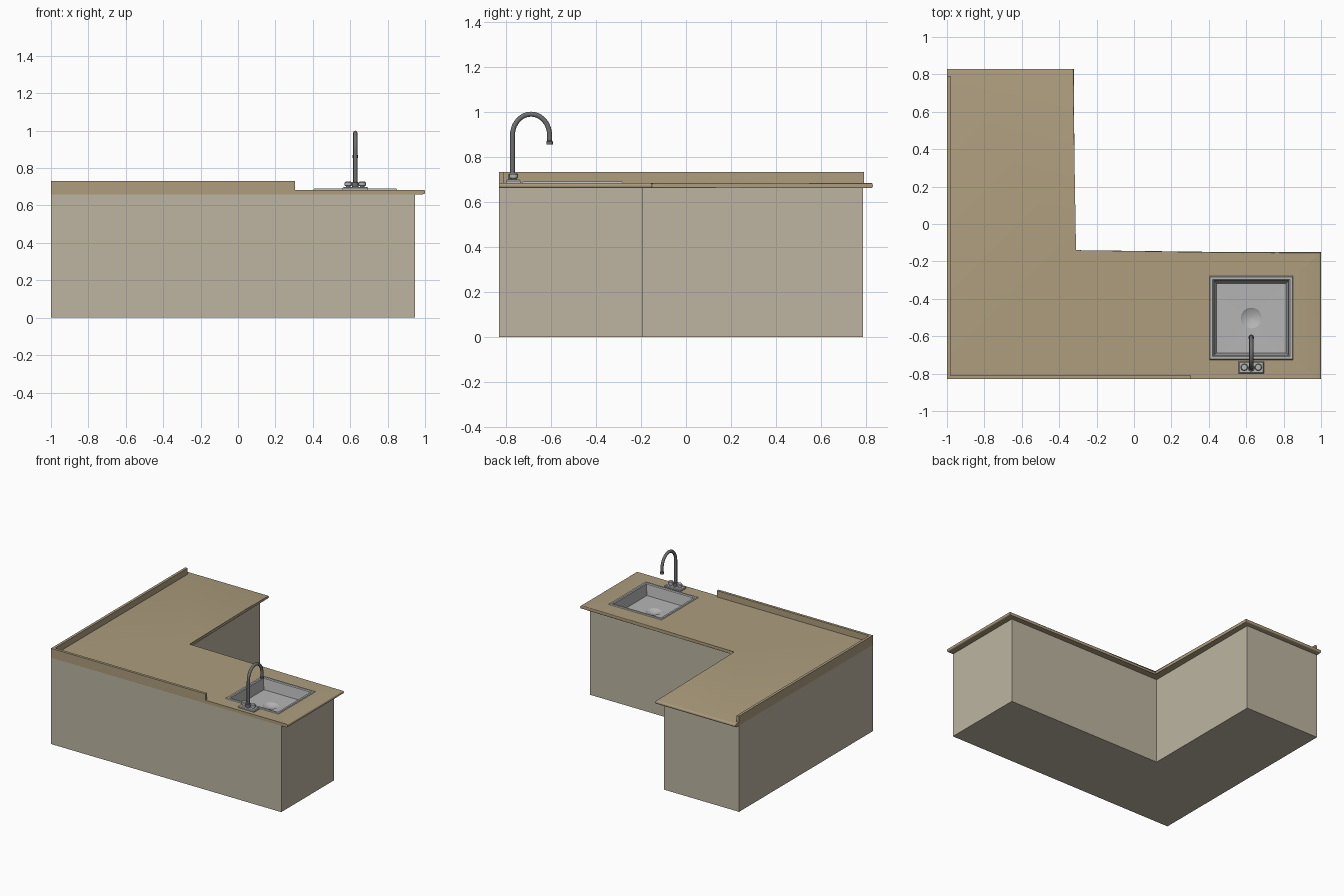
import bpy, bmesh
from math import sin, cos, pi
from mathutils import Vector

if "Cube" in bpy.data.objects:
    bpy.data.objects.remove(bpy.data.objects["Cube"])


def material(name, rgb):
    m = bpy.data.materials.new(name)
    m.diffuse_color = (*rgb, 1)
    m.use_nodes = True
    m.node_tree.nodes["Principled BSDF"].inputs["Base Color"].default_value = m.diffuse_color
    return m


STONE = material("tan_top", (0.42, 0.34, 0.21))
WOOD = material("cabinet_beige", (0.51, 0.46, 0.36))
STEEL = material("steel", (0.46, 0.46, 0.46))
DARK = material("dark_steel", (0.16, 0.16, 0.16))


def finish(name, bm, mat=None, smooth=False):
    bmesh.ops.recalc_face_normals(bm, faces=bm.faces)
    me = bpy.data.meshes.new(name)
    bm.to_mesh(me)
    bm.free()
    ob = bpy.data.objects.new(name, me)
    bpy.context.collection.objects.link(ob)
    if mat:
        me.materials.append(mat)
    if smooth:
        bpy.ops.object.select_all(action='DESELECT')
        ob.select_set(True)
        bpy.context.view_layer.objects.active = ob
        bpy.ops.object.shade_smooth_by_angle(angle=0.6)
    return ob


def prism(outline, z0, z1, top=True):
    """Extruded outline, optionally left open on top."""
    bm = bmesh.new()
    lo = [bm.verts.new((x, y, z0)) for x, y in outline]
    hi = [bm.verts.new((x, y, z1)) for x, y in outline]
    n = len(lo)
    for i in range(n):
        j = (i + 1) % n
        bm.faces.new((lo[i], lo[j], hi[j], hi[i]))
    bm.faces.new(lo[::-1])
    if top:
        bm.faces.new(hi)
    return bm


def rect(x0, x1, y0, y1):
    return [(x0, y0), (x1, y0), (x1, y1), (x0, y1)]


def loft(rings, cap_start=True, cap_end=True):
    """Skin a list of equal-length point rings."""
    bm = bmesh.new()
    vs = [[bm.verts.new(p) for p in r] for r in rings]
    n = len(vs[0])
    for a, b in zip(vs, vs[1:]):
        for i in range(n):
            j = (i + 1) % n
            bm.faces.new((a[i], a[j], b[j], b[i]))
    if cap_start:
        bm.faces.new(vs[0][::-1])
    if cap_end:
        bm.faces.new(vs[-1])
    return bm


def ring(cx, cy, r, z, n=32, square=False):
    pts = []
    for i in range(n):
        c, s = cos(2 * pi * i / n), sin(2 * pi * i / n)
        k = r / max(abs(c), abs(s)) if square else r
        pts.append((cx + k * c, cy + k * s, z))
    return pts


# L-shaped cabinet body, open under the worktop
finish("cabinet", prism([(-1, -.83), (.947, -.83), (.947, -.193), (-.367, -.193),
                         (-.367, .787), (-1, .787)], 0, .66, top=False), WOOD)

# Worktop with rounded overhanging edges
TOP = .684
bm = prism([(-1, -.83), (1, -.83), (1, -.15), (-.32, -.15), (-.32, .83), (-1, .83)], .66, TOP)
front_edges = []
for e in bm.edges:
    a, b = (v.co for v in e.verts)
    mid = (a + b) / 2
    if abs(a.z - b.z) < 1e-5 and mid.x > -.99 and mid.y > -.82:
        if not (abs(mid.x) < 1e-5 and mid.y < -.8):
            front_edges.append(e)
bmesh.ops.bevel(bm, geom=front_edges, offset=.01, segments=4, profile=.5, affect='EDGES')
worktop = finish("worktop", bm, STONE, smooth=True)

# Sink opening
SX, SY = .627, -.503
cutter = finish("sink_cutter", prism(rect(SX - .205, SX + .205, SY - .205, SY + .205), .5, .8))
cutter.hide_render = True
cutter.hide_viewport = True
cut = worktop.modifiers.new("sink_opening", 'BOOLEAN')
cut.object = cutter
cut.solver = 'EXACT'

# Upstand along the front and left walls
finish("upstand", prism([(-1, -.83), (.305, -.83), (.305, -.81), (-.98, -.81),
                         (-.98, .79), (-1, .79)], .66, .732), STONE)

# Sink: raised rim, tapered walls, floor and conical drain
profile = [(.224, TOP, 1), (.220, .690, 1), (.206, .690, 1), (.200, .684, 1),
           (.186, .605, 1), (.055, .603, 0), (.048, .598, 0), (.004, .588, 0)]
finish("sink", loft([ring(SX, SY, r, z, square=bool(q)) for r, z, q in profile],
                    cap_start=False), STEEL, smooth=True)

# Tap base plate
bm = prism(rect(.56, .696, -.80, -.735), TOP, .698)
bmesh.ops.bevel(bm, geom=[e for e in bm.edges if all(v.co.z > .69 for v in e.verts)],
                offset=.005, segments=1, affect='EDGES')
finish("tap_plate", bm, STEEL)

# Two tap knobs
for side, dx in (("left", -.0375), ("right", .0375)):
    rings = [ring(SX + dx, -.766, r, z, 16)
             for r, z in ((.012, .695), (.012, .703), (.019, .706), (.019, .722), (.015, .727))]
    finish(side + "_tap_knob", loft(rings), STEEL, smooth=True)

# Swan-neck spout: collar, riser, arch and nozzle as (y, z, radius)
Y0, Y1 = -.771, -.606
mid, ry, rz, zc = (Y0 + Y1) / 2, (Y1 - Y0) / 2, .094, .895
path = [(Y0, .695, .018), (Y0, .722, .018), (Y0, .726, .011)]
path += [(mid - ry * cos(pi * i / 20), zc + rz * sin(pi * i / 20), .011) for i in range(21)]
path += [(Y1, .871, .011), (Y1, .868, .0145), (Y1, .854, .0145)]
rings = []
for i, (y, z, r) in enumerate(path):
    p, q = path[max(i - 1, 0)], path[min(i + 1, len(path) - 1)]
    t = Vector((0, q[0] - p[0], q[1] - p[1])).normalized()
    side = Vector((1, 0, 0))
    up = t.cross(side)
    rings.append([Vector((SX, y, z)) + r * (cos(a) * side + sin(a) * up)
                  for a in (2 * pi * k / 16 for k in range(16))])
finish("spout", loft(rings), DARK, smooth=True)
